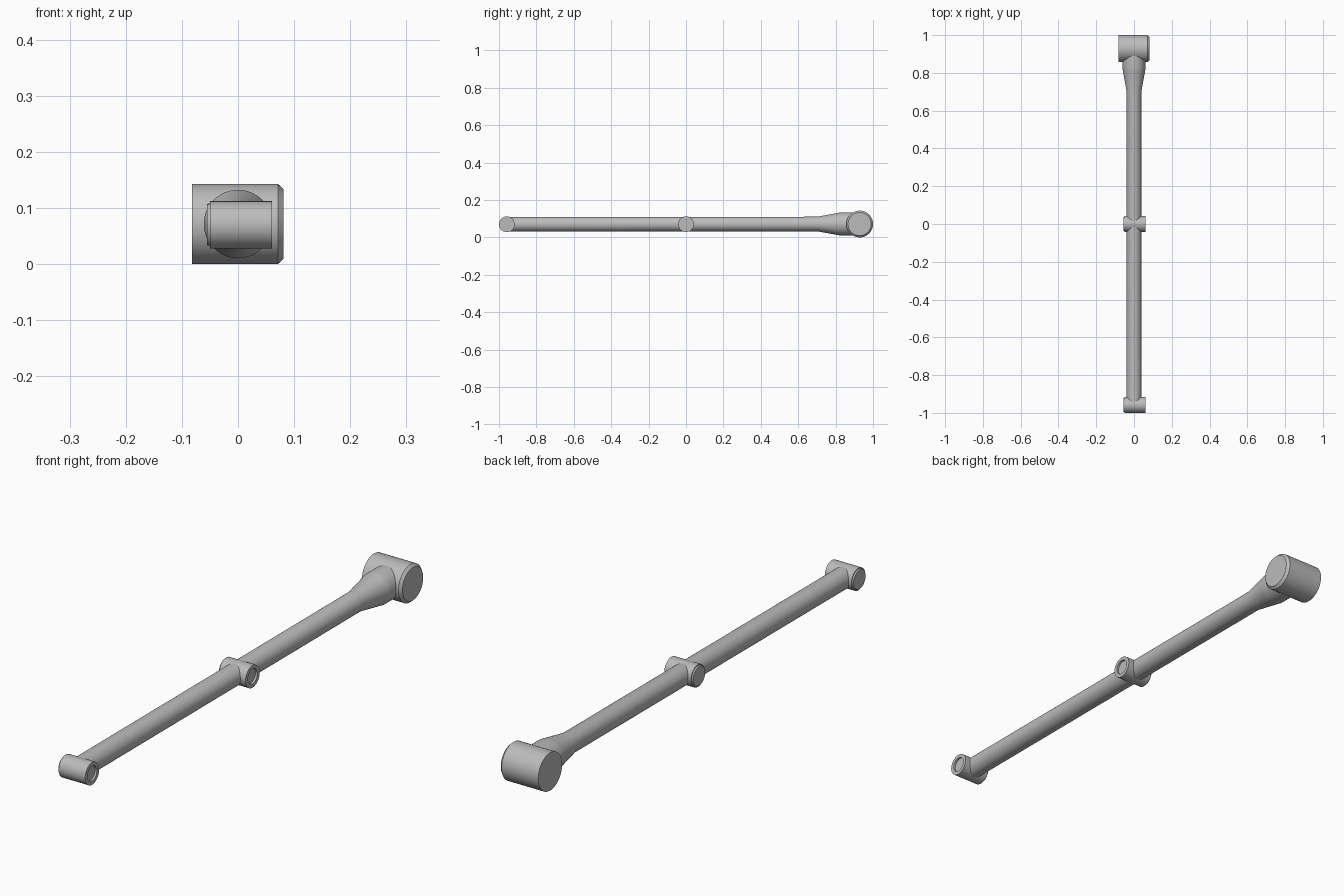
import bpy, bmesh, math
from mathutils import Matrix, Vector

if "Cube" in bpy.data.objects:
    bpy.data.objects.remove(bpy.data.objects["Cube"], do_unlink=True)

GREY = (0.5, 0.5, 0.5, 1)
steel = bpy.data.materials.new("plain grey")
steel.diffuse_color = GREY
steel.use_nodes = True
steel.node_tree.nodes["Principled BSDF"].inputs["Base Color"].default_value = GREY


def lathe(name, profile, start, axis, segments=64):
    """Turn (distance along axis, radius) pairs into a closed solid."""
    bm = bmesh.new()
    rings = []
    for d, r in profile:
        rings.append([bm.verts.new((r * math.cos(a), r * math.sin(a), d))
                      for a in (math.tau * i / segments for i in range(segments))])
    for low, high in zip(rings, rings[1:]):
        for i in range(segments):
            j = (i + 1) % segments
            bm.faces.new((low[i], low[j], high[j], high[i]))
    bm.faces.new(rings[0][::-1])
    bm.faces.new(rings[-1])
    turn = Vector((0, 0, 1)).rotation_difference(Vector(axis)).to_matrix().to_4x4()
    bm.transform(Matrix.Translation(start) @ turn)
    bmesh.ops.recalc_face_normals(bm, faces=bm.faces)
    mesh = bpy.data.meshes.new(name)
    bm.to_mesh(mesh)
    bm.free()
    mesh.materials.append(steel)
    obj = bpy.data.objects.new(name, mesh)
    bpy.context.collection.objects.link(obj)
    bpy.ops.object.select_all(action="DESELECT")
    obj.select_set(True)
    bpy.context.view_layer.objects.active = obj
    bpy.ops.object.shade_smooth_by_angle(angle=math.radians(25))
    return obj


FRONT = Vector((0, -0.958, 0.07))
BACK = Vector((0, 0.9285, 0.0715))

# Long rod flaring into the neck of the drum
rod = [(0, 0.039), (1.66, 0.039), (1.775, 0.06), (1.78, 0.061), (1.88, 0.061)]
lathe("rod", rod, FRONT, BACK - FRONT)

# Cross bosses: stepped tip on one end, shallow socket in the other
boss = [(-0.055, 0.036), (-0.05, 0.038), (-0.05, 0.042), (0.061, 0.042),
        (0.061, 0.028), (0.053, 0.028)]
lathe("front_boss", boss, FRONT, (1, 0, 0))
lathe("middle_boss", boss, FRONT.lerp(BACK, 0.508), (1, 0, 0))

# Large drum with one chamfered rim
drum = [(-0.082, 0.0715), (0.071, 0.0715), (0.081, 0.062)]
lathe("back_drum", drum, BACK, (1, 0, 0))
